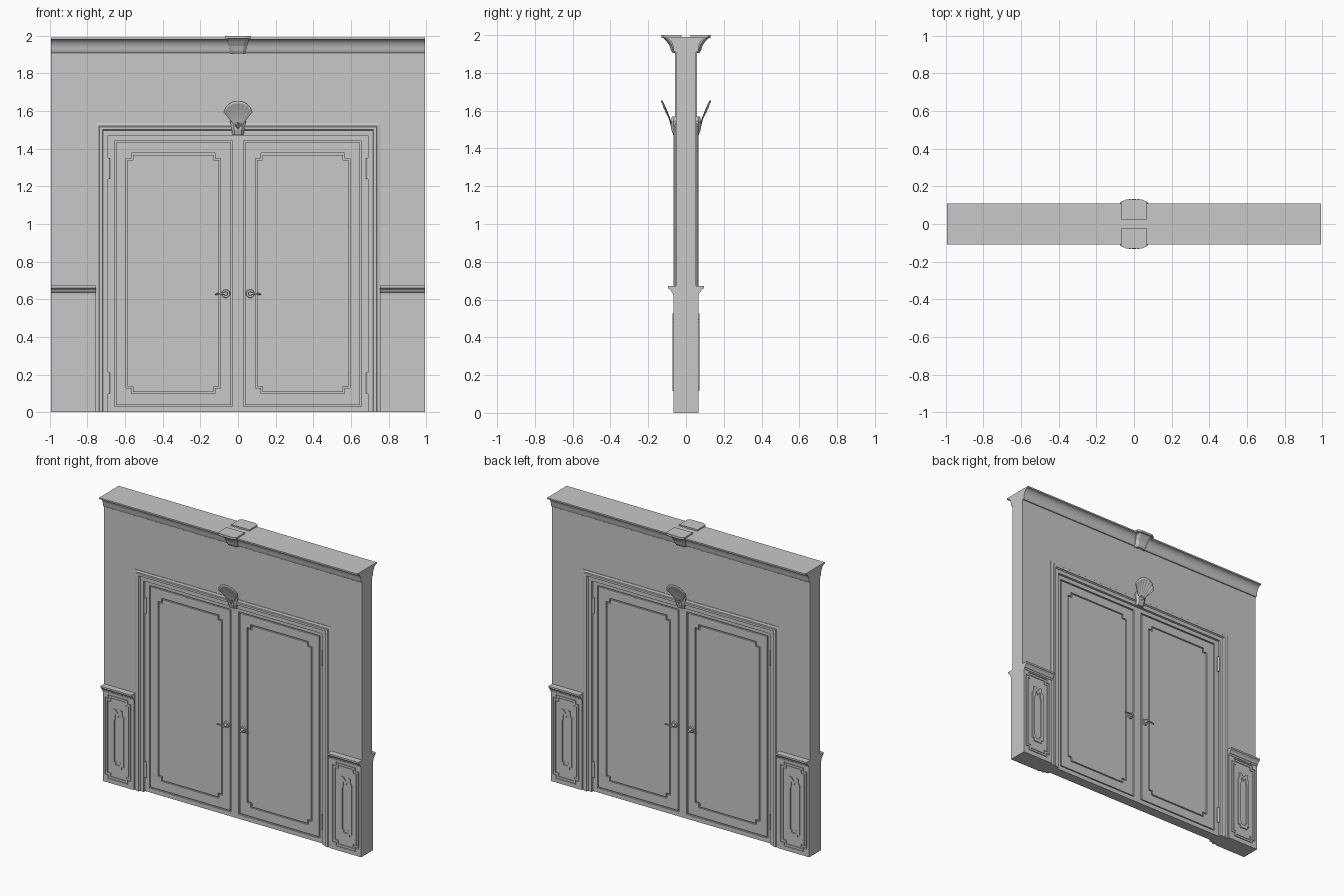
import bpy, bmesh, math
from mathutils import Vector

cube = bpy.data.objects.get("Cube")
if cube:
    bpy.data.objects.remove(cube, do_unlink=True)

grey = bpy.data.materials.new("plaster_grey")
grey.use_nodes = True
grey.diffuse_color = (0.58, 0.58, 0.58, 1)
grey.node_tree.nodes["Principled BSDF"].inputs["Base Color"].default_value = (0.58, 0.58, 0.58, 1)


def finish(name, bm, mirror="xy", smooth=False, solid=0):
    """Turn a bmesh into an object, repeated across the chosen planes."""
    bmesh.ops.recalc_face_normals(bm, faces=bm.faces)
    mesh = bpy.data.meshes.new(name)
    bm.to_mesh(mesh)
    bm.free()
    mesh.materials.append(grey)
    ob = bpy.data.objects.new(name, mesh)
    bpy.context.collection.objects.link(ob)
    if solid:
        ob.modifiers.new("thickness", "SOLIDIFY").thickness = solid
    if mirror:
        mod = ob.modifiers.new("mirror", "MIRROR")
        mod.use_axis = ("x" in mirror, "y" in mirror, False)
        mod.use_mirror_merge = False
    if smooth:
        bpy.ops.object.select_all(action="DESELECT")
        ob.select_set(True)
        bpy.context.view_layer.objects.active = ob
        bpy.ops.object.shade_smooth_by_angle(angle=math.radians(40))
    return ob


def extrude(name, outlines, lo, hi, along="y", **kw):
    """Fill outlines (later ones are holes) and extrude them along x or y."""
    def place(u, v):
        return (u, lo, v) if along == "y" else (lo, u, v)
    bm = bmesh.new()
    for line in outlines:
        vs = [bm.verts.new(place(u, v)) for u, v in line]
        for a, b in zip(vs, vs[1:] + vs[:1]):
            bm.edges.new((a, b))
    axis = Vector((0, 1, 0)) if along == "y" else Vector((1, 0, 0))
    bmesh.ops.triangle_fill(bm, edges=bm.edges[:], use_beauty=True, normal=axis)
    bmesh.ops.dissolve_limit(bm, angle_limit=0.01, verts=bm.verts[:], edges=bm.edges[:])
    grown = bmesh.ops.extrude_face_region(bm, geom=bm.faces[:], use_keep_orig=True)
    moved = [g for g in grown["geom"] if isinstance(g, bmesh.types.BMVert)]
    bmesh.ops.translate(bm, verts=moved, vec=axis * (hi - lo))
    return finish(name, bm, **kw)


def grid(name, rows, closed=False, caps=False, **kw):
    """Skin between rows of points."""
    bm = bmesh.new()
    vs = [[bm.verts.new(p) for p in row] for row in rows]
    for a, b in zip(vs, vs[1:]):
        for i in range(len(a) if closed else len(a) - 1):
            j = (i + 1) % len(a)
            bm.faces.new((a[i], a[j], b[j], b[i]))
    if caps:
        bm.faces.new(vs[0])
        bm.faces.new(vs[-1])
    return finish(name, bm, **kw)


def rect(x0, z0, x1, z1):
    return [(x0, z0), (x1, z0), (x1, z1), (x0, z1)]


def notched(x0, z0, x1, z1, n=0.028):
    return [(x0 + n, z0), (x1 - n, z0), (x1 - n, z0 + n), (x1, z0 + n),
            (x1, z1 - n), (x1 - n, z1 - n), (x1 - n, z1), (x0 + n, z1),
            (x0 + n, z1 - n), (x0, z1 - n), (x0, z0 + n), (x0 + n, z0 + n)]


def inset(box, d):
    x0, z0, x1, z1 = box
    return x0 + d, z0 + d, x1 - d, z1 - d


def rod(name, start, end, r1, r2=None, sides=16):
    a, b = Vector(start), Vector(end)
    bm = bmesh.new()
    bmesh.ops.create_cone(bm, cap_ends=True, segments=sides, radius1=r1,
                          radius2=r1 if r2 is None else r2, depth=(b - a).length)
    turn = (b - a).to_track_quat("Z", "Y").to_matrix()
    bmesh.ops.rotate(bm, verts=bm.verts, matrix=turn)
    bmesh.ops.translate(bm, verts=bm.verts, vec=(a + b) / 2)
    return finish(name, bm, smooth=True)


HALF, OPEN_X, OPEN_Z, WALL = 0.995, 0.69, 1.47, 0.053

# Wall with the doorway
extrude("wall", [[(-HALF, 0), (-OPEN_X, 0), (-OPEN_X, OPEN_Z), (OPEN_X, OPEN_Z),
                  (OPEN_X, 0), (HALF, 0), (HALF, 1.91), (-HALF, 1.91)]],
        -WALL, WALL, mirror="")
extrude("wall_centre_strip", [rect(-0.012, 1.53, 0.012, 1.92)], 0.05, 0.057, mirror="y")

# Cornice with a concave underside
cove = [(0.065 + 0.037 * (1 - math.cos(t * math.pi / 12)),
         1.917 + 0.063 * math.sin(t * math.pi / 12)) for t in range(7)]
extrude("cornice", [[(0, 1.91), (0.06, 1.91)] + cove +
                    [(0.108, 1.98), (0.108, 1.99), (0, 1.99)]],
        -HALF, HALF, along="x", mirror="y", smooth=True)


def keystone(name, rows, back):
    """Tapered block with a chamfered front; rows are (z, half width, depth)."""
    grid(name, [[(-w, back, z), (-w, y - 0.013, z), (-w * 0.6, y, z),
                 (w * 0.6, y, z), (w, y - 0.013, z), (w, back, z)]
                for z, w, y in rows], closed=True, caps=True, mirror="y")


keystone("cornice_keystone", [(1.905, 0.042, 0.07), (1.92, 0.044, 0.08), (1.945, 0.05, 0.088),
                              (1.97, 0.056, 0.105), (1.985, 0.06, 0.12), (1.985, 0.07, 0.13),
                              (2.0, 0.07, 0.13)], 0.025)
keystone("shell_bracket", [(1.472, 0.03, 0.068), (1.5, 0.033, 0.078), (1.545, 0.042, 0.08),
                           (1.57, 0.03, 0.074)], 0.04)

# Fan shell leaning out from the wall
shell = []
for i in range(11):
    row = []
    for j in range(-16, 17):
        s = j / 16
        a = s * math.radians(39)
        t = 0.04 + 0.96 * i / 10
        r = (0.155 - 0.033 * s * s) * t
        y = 0.072 + 0.055 * t ** 1.5 - 0.024 * s * s * t + 0.0015 * t * math.cos(s * math.pi * 8)
        row.append((r * math.sin(a), y, 1.5 + r * math.cos(a)))
    shell.append(row)
grid("shell", shell, mirror="y", smooth=True, solid=0.006)

# Door casing: moulding swept up the side and across the top
profile = [(0, 0.02), (0, 0.036), (0.006, 0.038), (0.016, 0.043), (0.025, 0.051),
           (0.031, 0.061), (0.031, 0.065), (0.046, 0.065), (0.05, 0.06),
           (0.056, 0.06), (0.066, 0.057), (0.066, 0.045)]
grid("door_casing", [[(OPEN_X + o, y, 0) for o, y in profile],
                     [(OPEN_X + o, y, OPEN_Z + o) for o, y in profile],
                     [(0, y, OPEN_Z + o) for o, y in profile]])

# Double doors: core, outer frame, stile ring and notched panel with grooves between
leaf, field = (0.03, 0.03, 0.657, 1.442), (0.094, 0.1, 0.594, 1.376)
extrude("door_core", [rect(-OPEN_X, 0, OPEN_X, OPEN_Z)], -0.026, 0.026, mirror="")
extrude("door_frame", [rect(0, 0, OPEN_X, OPEN_Z), rect(*leaf)], 0.02, 0.036)
extrude("door_leaf", [rect(*inset(leaf, 0.008)), notched(*field)], 0.02, 0.034)
extrude("door_panel", [notched(*inset(field, 0.008))], 0.02, 0.034)

# Hinges
for low in (0.1, 1.24):
    rod("hinge", (0.687, 0.04, low), (0.687, 0.04, low + 0.11), 0.008)

# Door handles
rod("handle_rosette", (0.065, 0.03, 0.63), (0.065, 0.042, 0.63), 0.024, 0.02, 24)
rod("handle_neck", (0.065, 0.04, 0.63), (0.065, 0.066, 0.63), 0.011, 0.009)
rod("handle_lever", (0.06, 0.061, 0.633), (0.122, 0.058, 0.627), 0.006, 0.004)

# Wainscot: block, grooved border and raised centre frame
side = (0.755, 0, HALF, 0.63)
border = (0.776, 0.028, 0.98, 0.616)
extrude("wainscot_block", [rect(*side)], 0.03, 0.06)
extrude("wainscot_border", [rect(*side), notched(*border, 0.024)], 0.055, 0.066)
extrude("wainscot_moulding", [notched(*inset(border, 0.007), 0.024),
                              notched(*inset(border, 0.018), 0.024)], 0.055, 0.066)
extrude("wainscot_panel", [notched(*inset(border, 0.024), 0.024)], 0.055, 0.064)
mid = 0.879


def crested(w, base, top, dip):
    """Tall outline with a narrow foot and a V cut in its flared top."""
    half = [(w * 0.65, base), (w * 0.65, base + 0.02), (w, base + 0.02), (w, top - 0.045),
            (w * 0.75, top - 0.03), (w * 0.75, top), (w * 0.4, top)]
    return ([(mid + x, z) for x, z in half] + [(mid, top - dip)] +
            [(mid - x, z) for x, z in reversed(half)])


extrude("wainscot_raised_frame", [crested(0.045, 0.115, 0.525, 0.025),
                                  crested(0.026, 0.14, 0.49, 0.02)], 0.06, 0.071)

# Chair rail
extrude("chair_rail", [[(0.04, 0.625), (0.069, 0.625), (0.071, 0.636), (0.077, 0.64),
                        (0.082, 0.65), (0.092, 0.658), (0.095, 0.66), (0.095, 0.672),
                        (0.04, 0.672)]], 0.755, HALF, along="x")
